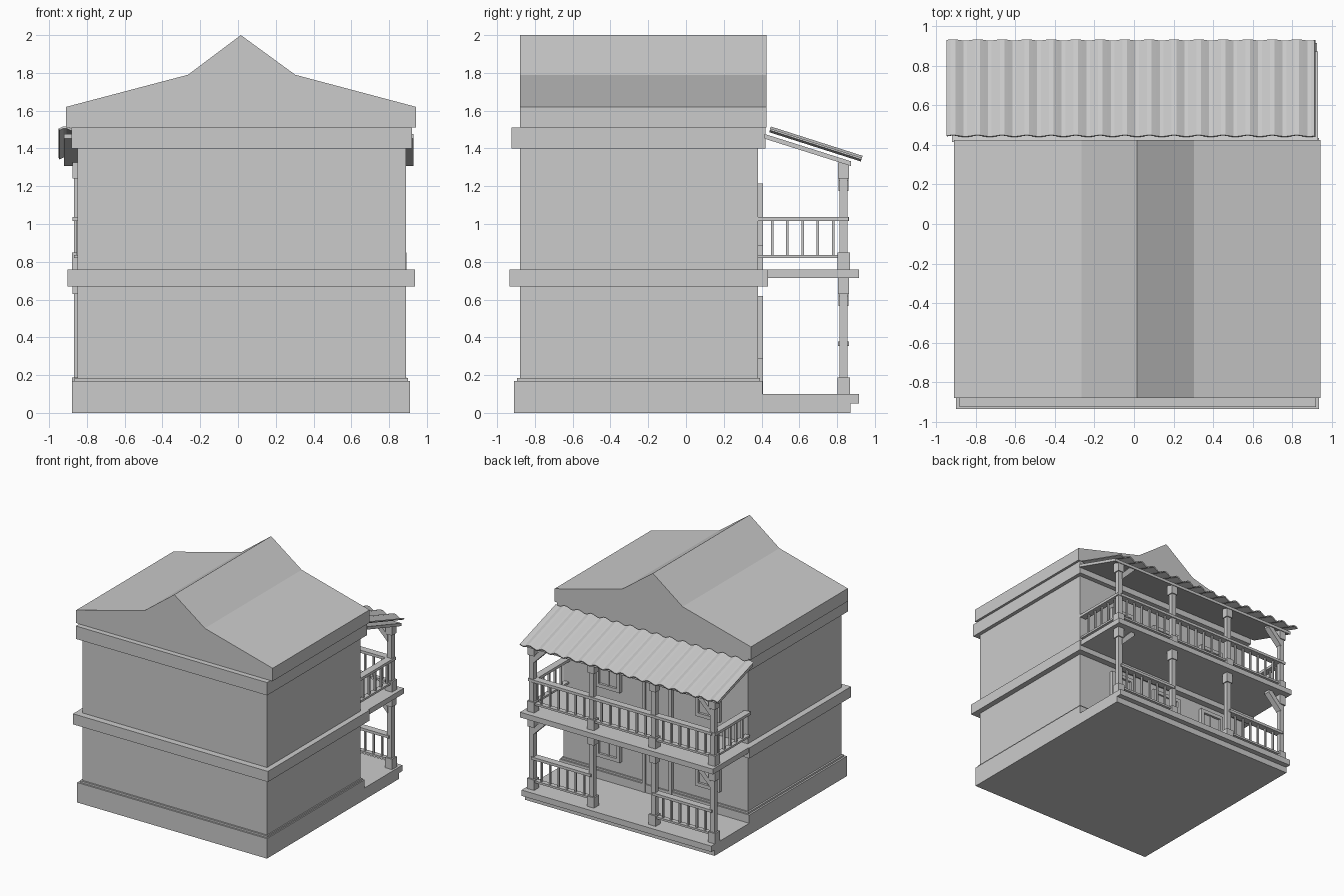
import bpy, math

if "Cube" in bpy.data.objects:
    bpy.data.objects.remove(bpy.data.objects["Cube"])


def mesh(name, verts, faces):
    me = bpy.data.meshes.new(name)
    me.from_pydata(verts, [], faces)
    me.update()
    ob = bpy.data.objects.new(name, me)
    bpy.context.collection.objects.link(ob)
    return ob


def box(name, x0, x1, y0, y1, z0, z1):
    v = [(x, y, z) for z in (z0, z1) for x, y in ((x0, y0), (x1, y0), (x1, y1), (x0, y1))]
    f = [(3, 2, 1, 0), (4, 5, 6, 7)] + [(i, (i + 1) % 4, (i + 1) % 4 + 4, i + 4) for i in range(4)]
    return mesh(name, v, f)


def cbox(name, x, y, w, d, z0, z1):
    return box(name, x - w / 2, x + w / 2, y - d / 2, y + d / 2, z0, z1)


def extrude(name, pts, lo, hi, axis):
    # closed profile in (other axis, z), extruded along axis
    put = (lambda p, t: (t, p[0], p[1])) if axis == 'x' else (lambda p, t: (p[0], t, p[1]))
    n = len(pts)
    v = [put(p, t) for t in (lo, hi) for p in pts]
    f = [tuple(range(n)), tuple(range(2 * n - 1, n - 1, -1))]
    f += [((i + 1) % n, i, i + n, (i + 1) % n + n) for i in range(n)]
    ob = mesh(name, v, f)
    import bmesh
    bm = bmesh.new()
    bm.from_mesh(ob.data)
    bmesh.ops.recalc_face_normals(bm, faces=bm.faces)
    bm.to_mesh(ob.data)
    bm.free()
    return ob


# Main building: walls, plinth and trim bands
box("walls", -0.85, 0.89, -0.88, 0.38, 0.0, 1.52)
box("plinth", -0.88, 0.91, -0.91, 0.405, 0.0, 0.17)
box("plinth_lip", -0.865, 0.90, -0.895, 0.392, 0.17, 0.185)
box("middle_band", -0.902, 0.937, -0.935, 0.435, 0.67, 0.76)
box("top_band", -0.882, 0.922, -0.925, 0.42, 1.40, 1.51)

# Main roof with flared gable profile
extrude("main_roof", [(-0.91, 1.51), (0.943, 1.51), (0.943, 1.62), (0.303, 1.79),
                      (0.015, 2.0), (-0.265, 1.79), (-0.91, 1.62)], -0.88, 0.425, 'y')

# Porch floors
box("porch_foundation", -0.88, 0.91, 0.38, 0.87, 0.0, 0.055)
box("porch_floor", -0.88, 0.91, 0.38, 0.915, 0.05, 0.10)
box("balcony_floor", -0.895, 0.925, 0.38, 0.915, 0.715, 0.76)

# Posts with base and cap blocks on both storeys
POSTS = [-0.847, -0.288, 0.294, 0.859]
PY = 0.834
STOREYS = [("lower", 0.10, 0.715), ("upper", 0.76, 1.325)]
for level, z0, z1 in STOREYS:
    for i, x in enumerate(POSTS):
        cbox(f"{level}_post_{i}", x, PY, 0.042, 0.042, z0, z1)
        cbox(f"{level}_post_base_{i}", x, PY, 0.066, 0.066, z0, z0 + 0.088)
        cbox(f"{level}_post_cap_{i}", x, PY, 0.06, 0.06, z1 - 0.085, z1)
    # Diagonal corner braces
    for x, s in ((POSTS[0], 1), (POSTS[3], -1)):
        t = z1 - 0.005
        prof = [(x + s * 0.015, t - 0.145), (x + s * 0.145, t - 0.015),
                (x + s * 0.145, t + 0.005), (x + s * 0.105, t + 0.005),
                (x + s * 0.015, t - 0.09)]
        extrude(f"{level}_brace", prof, PY - 0.026, PY + 0.026, 'y')


def railing(name, a, b, z, axis, c, n):
    # top rail, bottom rail and n balusters between a and b
    def part(label, p, q, w, lo, hi):
        if axis == 'x':
            box(f"{name}_{label}", p, q, c - w / 2, c + w / 2, lo, hi)
        else:
            box(f"{name}_{label}", c - w / 2, c + w / 2, p, q, lo, hi)
    part("top_rail", a, b, 0.06, z + 0.255, z + 0.278)
    part("bottom_rail", a, b, 0.04, z + 0.06, z + 0.077)
    for k in range(n):
        m = a + (b - a) * (k + 1) / (n + 1)
        part(f"baluster_{k}", m - 0.007, m + 0.007, 0.016, z + 0.07, z + 0.26)


# Railings: the centre bay of the ground floor stays open
for level, z0, bays in (("lower", 0.10, (0, 2)), ("upper", 0.76, (0, 1, 2))):
    for i in bays:
        railing(f"{level}_railing_{i}", POSTS[i], POSTS[i + 1], z0, 'x', PY, 6)
for side, x in (("left", POSTS[0]), ("right", POSTS[3])):
    railing(f"side_railing_{side}", 0.375, 0.86, 0.76, 'y', x, 5)

# Sloping porch ceiling
extrude("porch_ceiling", [(0.415, 1.452), (0.873, 1.307), (0.873, 1.332), (0.415, 1.477)],
        -0.92, 0.93, 'x')

# Corrugated porch roof
WAVES, SEG = 15, 6
n = WAVES * SEG
verts = []
for i in range(n + 1):
    x = -0.947 + 1.864 * i / n
    dz = 0.012 * math.sin(2 * math.pi * i / SEG)
    for y, z in ((0.445, 1.501), (0.93, 1.346)):
        verts.append((x, y + 0.3 * dz, z + dz))
roof = mesh("corrugated_roof", verts, [(2 * i, 2 * i + 2, 2 * i + 3, 2 * i + 1) for i in range(n)])
sol = roof.modifiers.new("thickness", 'SOLIDIFY')
sol.thickness = 0.01
sol.offset = 0

# Back wall windows and doors


def frame(name, x, w, z0, z1, t, y1):
    box(name + "_left", x - w / 2, x - w / 2 + t, 0.37, y1, z0, z1)
    box(name + "_right", x + w / 2 - t, x + w / 2, 0.37, y1, z0, z1)
    box(name + "_head", x - w / 2 + t, x + w / 2 - t, 0.37, y1, z1 - t, z1)


for level, z0 in (("lower", 0.10), ("upper", 0.695)):
    for side, x in (("left", -0.485), ("right", 0.455)):
        name = f"{level}_window_{side}"
        frame(name, x, 0.23, z0 + 0.188, z0 + 0.52, 0.03, 0.408)
        box(name + "_sill", x - 0.085, x + 0.085, 0.37, 0.408, z0 + 0.188, z0 + 0.218)
        box(name + "_pane", x - 0.09, x + 0.09, 0.37, 0.388, z0 + 0.2, z0 + 0.5)
        box(name + "_bar", x - 0.09, x + 0.09, 0.37, 0.396, z0 + 0.345, z0 + 0.36)
        box(name + "_mullion", x - 0.007, x + 0.007, 0.37, 0.396, z0 + 0.2, z0 + 0.5)
    base = 0.10 if level == "lower" else 0.76
    frame(f"{level}_door_frame", -0.01, 0.28, base, z0 + 0.515, 0.03, 0.408)
    box(f"{level}_door", -0.125, 0.105, 0.37, 0.394, base, z0 + 0.49)
